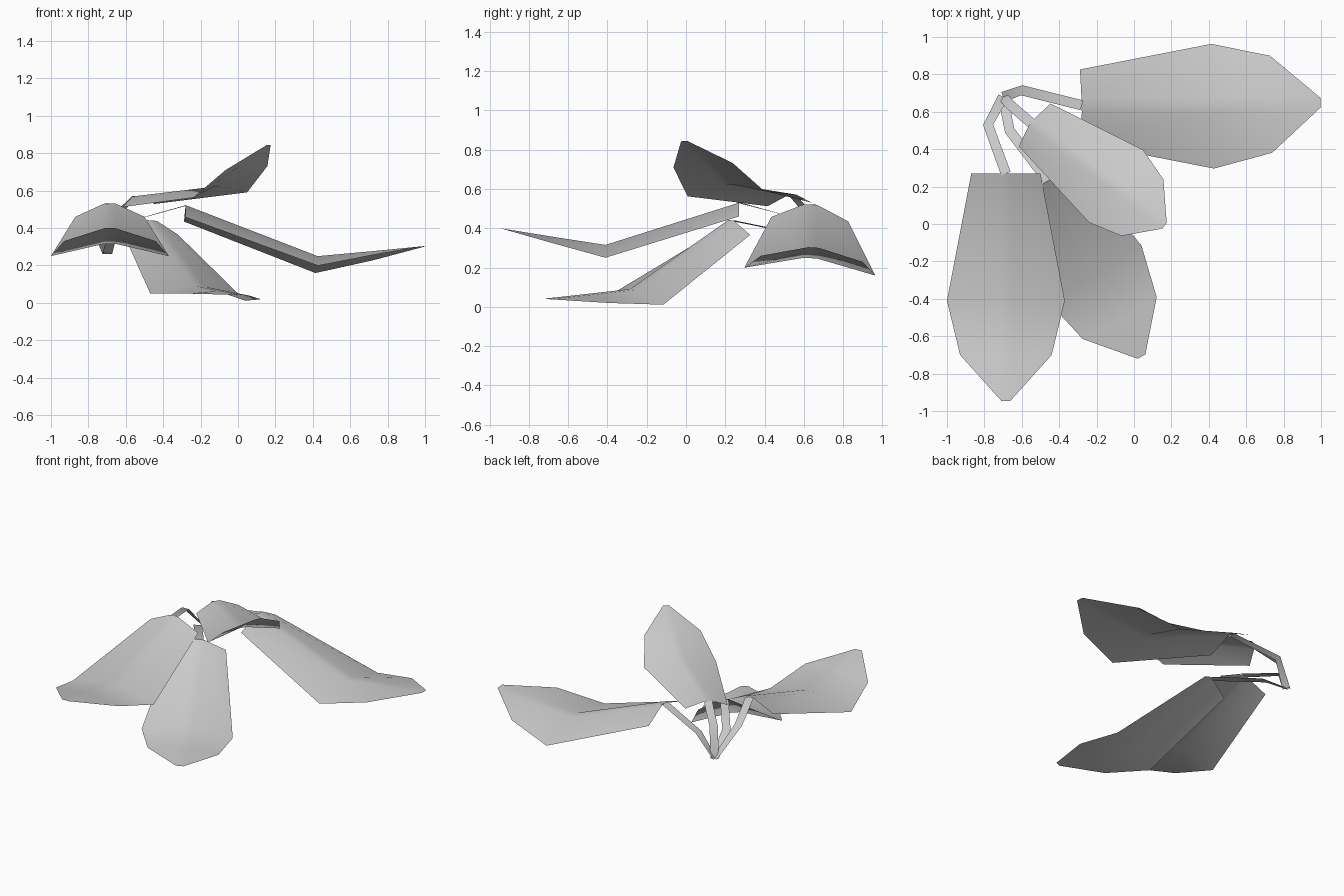
import bpy
import bmesh
from math import radians
from mathutils import Matrix, Vector

cube = bpy.data.objects.get("Cube")
if cube:
    bpy.data.objects.remove(cube, do_unlink=True)

GREY = (0.6, 0.6, 0.6, 1.0)
grey = bpy.data.materials.new("pale grey")
grey.use_nodes = True
grey.diffuse_color = GREY
grey.node_tree.nodes["Principled BSDF"].inputs["Base Color"].default_value = GREY

# Leaf stations: distance from base, half width, rib height, edge droop
STATIONS = [(0, .185, 0, .07), (.68, .315, -.215, .065),
            (.97, .245, -.17, .03), (1.215, .025, -.13, 0)]
RIB = .032          # half width of the flat rib
STALK = .027        # half width of a stalk


def make_strip(name, rows, matrix=None):
    """Build a smooth open sheet from rows of points."""
    bm = bmesh.new()
    grid = [[bm.verts.new(p) for p in row] for row in rows]
    for a, b in zip(grid, grid[1:]):
        for i in range(len(a) - 1):
            bm.faces.new((a[i], b[i], b[i + 1], a[i + 1]))
    bmesh.ops.remove_doubles(bm, verts=bm.verts, dist=0.0005)
    if matrix:
        bm.transform(matrix)
    mesh = bpy.data.meshes.new(name)
    bm.to_mesh(mesh)
    bm.free()
    mesh.materials.append(grey)
    for poly in mesh.polygons:
        poly.use_smooth = True
    obj = bpy.data.objects.new(name, mesh)
    bpy.context.collection.objects.link(obj)


def make_leaf(name, base, scale, yaw, pitch, roll):
    """Arched leaf heading to -y, then turned, tilted and placed."""
    rows = []
    for dist, half, height, droop in STATIONS:
        rib = min(RIB, half)
        rows.append([(-half, -dist, height - droop), (-rib, -dist, height),
                     (rib, -dist, height), (half, -dist, height - droop)])
    matrix = (Matrix.Translation(base)
              @ Matrix.Rotation(radians(yaw), 4, 'Z')
              @ Matrix.Rotation(radians(-pitch), 4, 'X')
              @ Matrix.Rotation(radians(roll), 4, 'Y')
              @ Matrix.Scale(scale, 4))
    make_strip(name, rows, matrix)


def make_stalk(name, points):
    """Flat ribbon along a bent path."""
    path = [Vector(p) for p in points]
    rows = []
    for i, p in enumerate(path):
        run = path[min(i + 1, len(path) - 1)] - path[max(i - 1, 0)]
        side = Vector((-run.y, run.x, 0)).normalized() * STALK
        rows.append([p - side, p + side])
    make_strip(name, rows)


# Four leaves: base, scale, yaw, pitch, roll, then the stalk elbow
ROOT = (-.70, .68, .26)
LEAVES = {
    "front": ((-.685, .27, .53), 1, 0, 0, 0, (-.78, .53, .46)),
    "side": ((-.28, .635, .52), 1.06, 91, -3.6, 3.4, (-.60, .715, .43)),
    "upper": ((-.55, .54, .57), .77, 52, 23, -3.6, (-.66, .635, .46)),
    "lower": ((-.46, .23, .44), .93, 28.5, -14.5, 3.9, (-.665, .50, .385)),
}
for label, (base, scale, yaw, pitch, roll, elbow) in LEAVES.items():
    make_leaf(label + "_leaf", base, scale, yaw, pitch, roll)
    make_stalk(label + "_stalk", [ROOT, elbow, base])
